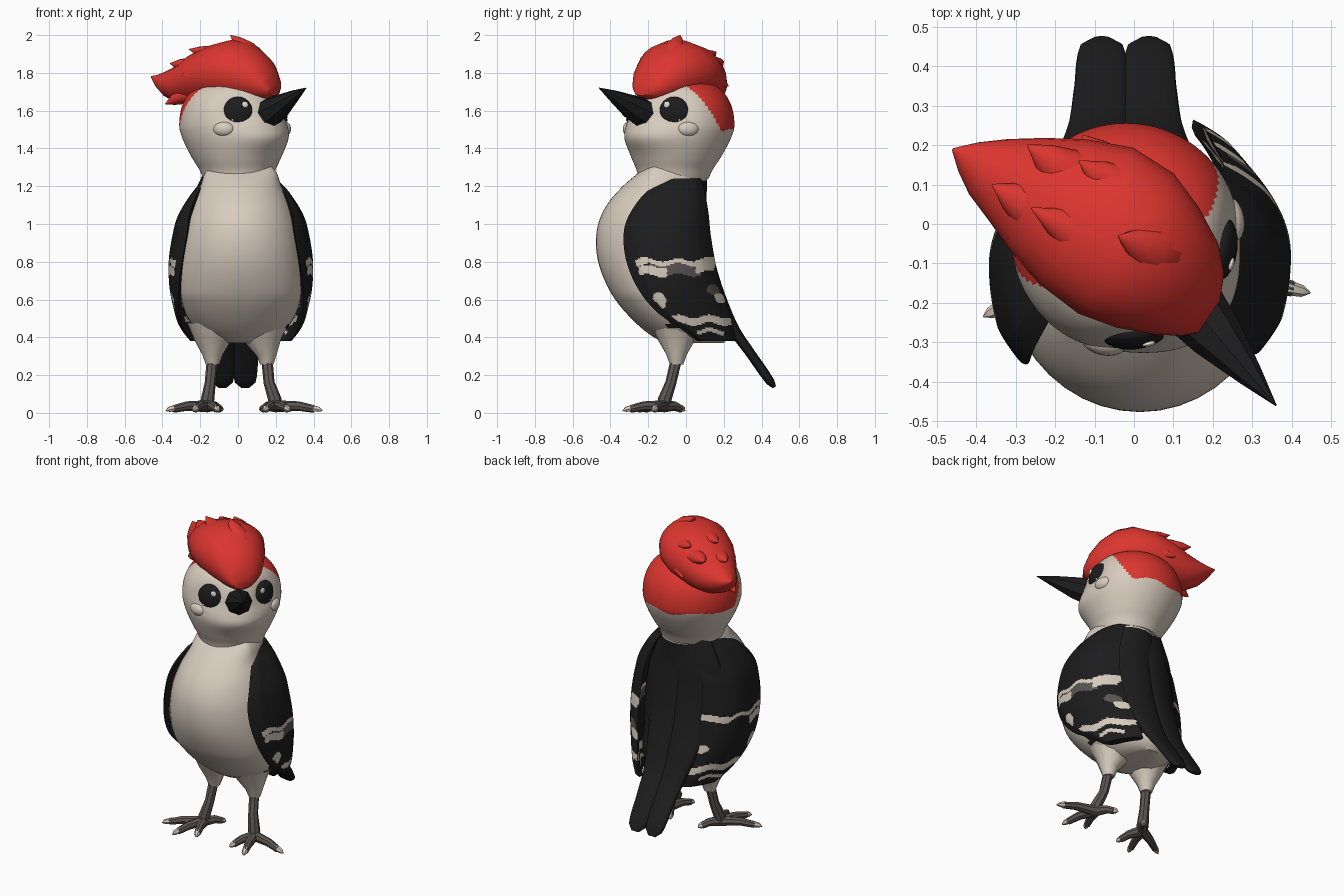
import bpy, bmesh, math
from math import sin, cos, pi, sqrt, radians, exp
from mathutils import Vector as V

if "Cube" in bpy.data.objects:
    bpy.data.objects.remove(bpy.data.objects["Cube"])


def material(name, rgb):
    m = bpy.data.materials.new(name)
    m.diffuse_color = (*rgb, 1)
    m.use_nodes = True
    m.node_tree.nodes["Principled BSDF"].inputs["Base Color"].default_value = m.diffuse_color
    return m


CREAM = material("cream", (0.68, 0.60, 0.51))
BLACK = material("black", (0.012, 0.012, 0.013))
RED = material("red", (0.72, 0.036, 0.028))
GREY = material("grey", (0.10, 0.09, 0.085))
LEG = material("leg_grey", (0.11, 0.095, 0.088))
WHITE = material("white", (0.8, 0.76, 0.7))


def loft(name, rings, mats, rule=None):
    """Skin closed rings of equal length; rule(face centre) picks the material slot."""
    bm = bmesh.new()
    vs = [[bm.verts.new(p) for p in r] for r in rings]
    n = len(vs[0])
    for a, b in zip(vs, vs[1:]):
        for i in range(n):
            j = (i + 1) % n
            bm.faces.new((a[i], a[j], b[j], b[i]))
    bm.faces.new(vs[0])
    bm.faces.new(vs[-1])
    bmesh.ops.recalc_face_normals(bm, faces=bm.faces)
    if rule:
        for f in bm.faces:
            f.material_index = rule(f.calc_center_median())
    me = bpy.data.meshes.new(name)
    bm.to_mesh(me)
    bm.free()
    for m in mats:
        me.materials.append(m)
    ob = bpy.data.objects.new(name, me)
    bpy.context.collection.objects.link(ob)
    return ob


def limb(name, pts, radii, mat, sides=8, flat=1.0):
    """Tapered tube along points; flat squashes it vertically."""
    pts = [V(p) for p in pts]
    rings = []
    for i, p in enumerate(pts):
        t = (pts[min(i + 1, len(pts) - 1)] - pts[max(i - 1, 0)]).normalized()
        a = t.cross(V((0, 0, 1)) if abs(t.z) < 0.9 else V((0, 1, 0))).normalized()
        b = t.cross(a)
        rings.append([p + radii[i] * (a * cos(2 * pi * k / sides) + b * flat * sin(2 * pi * k / sides))
                      for k in range(sides)])
    return loft(name, rings, [mat])


def blob(name, loc, scale, mat, turn=0.0):
    bpy.ops.mesh.primitive_uv_sphere_add(segments=20, ring_count=12, location=loc, rotation=(0, 0, turn))
    ob = bpy.context.object
    ob.name = name
    ob.scale = scale
    ob.data.materials.append(mat)
    return ob


def sample(table, z):
    """Smooth (Hermite) interpolation in a table whose first column falls."""
    def slope(i, c):
        lo, hi = table[max(i - 1, 0)], table[min(i + 1, len(table) - 1)]
        return (hi[c] - lo[c]) / (hi[0] - lo[0])
    for i, (a, b) in enumerate(zip(table, table[1:])):
        if z >= b[0] or i == len(table) - 2:
            h = b[0] - a[0]
            t = min(1, (z - a[0]) / h)
            return [a[c] * (2 * t**3 - 3 * t**2 + 1) + b[c] * (3 * t**2 - 2 * t**3)
                    + h * slope(i, c) * (t**3 - 2 * t**2 + t) + h * slope(i + 1, c) * (t**3 - t**2)
                    for c in range(1, len(a))]


# Body: height, front y, back y, half width
BODY = [(1.33, -.17, .07, .13), (1.28, -.24, .11, .185), (1.2, -.335, .11, .215), (1.1, -.42, .11, .265),
        (1.0, -.465, .115, .30), (.9, -.477, .125, .32), (.8, -.465, .135, .33), (.7, -.43, .155, .33),
        (.6, -.375, .185, .315), (.5, -.29, .22, .28), (.42, -.2, .24, .215), (.37, -.12, .2, .12)]
rings = []
for k in range(49):
    z = 1.33 - .96 * k / 48
    yf, yb, rx = sample(BODY, z)
    yc = -.16 + max(0, .62 - z) * .75
    ring = []
    for i in range(40):
        a = 2 * pi * i / 40
        s = sin(a)
        ring.append(V((.015 + rx * cos(a), yc + s * ((yb - yc) if s > 0 else (yc - yf)), z)))
    rings.append(ring)
loft("body", rings, [CREAM, BLACK], lambda c: int(c.y > -.09 and .45 < c.z < (1.24 if c.x > -.08 else 1.2)))

# Wings: height, front y, back y, half width
WING = [(1.24, -.1, .08, .19), (1.17, -.21, .1, .255), (1.05, -.3, .12, .33), (.95, -.33, .13, .36),
        (.8, -.315, .155, .382), (.65, -.25, .19, .376), (.53, -.15, .23, .35), (.44, -.02, .255, .325),
        (.38, .06, .265, .295)]


def wing_paint(c):
    """0 black, 1 cream, 2 grey bars and spots."""
    left = c.x > 0
    y, z = c.y + (0 if left else .025), c.z + .01 * sin(38 * c.y)
    if y < sample(WING, c.z)[0] + .045:
        return 0
    if -.27 < y < .16 and abs(z - .797) < (.012 if -.2 < y < .05 else .02):
        return 1
    if -.25 < y < -.1 and abs(z - .75) < .024:
        return 1
    if left and .05 < y < .15 and abs(z - .77) < .025:
        return 1
    if left and -.19 < y < .08 and abs(z - .76) < .03:
        return 2
    if ((y + .14) / .035) ** 2 + ((z - .60) / .045) ** 2 < 1:
        return 1
    if ((y - .18) / .03) ** 2 + ((z - .61) / .025) ** 2 < 1:
        return 1
    if left and ((y - .145) / .035) ** 2 + ((z - .645) / .03) ** 2 < 1:
        return 2
    if -.09 < y < .24 and abs(z - .49) < .02:
        return 1
    if .06 < y < .2 and abs(z - .43) < .011:
        return 1
    return 0


for side, label in ((1, "left_wing"), (-1, "right_wing")):
    shift = 0 if side > 0 else -.025
    rings = []
    for k in range(121):
        z = 1.24 - .86 * k / 120
        yf, yb, xm = sample(WING, z)
        outer, inner = [], []
        for i in range(61):
            t = i / 60
            y = yf + (yb - yf) * t
            h = .47 if y < -.08 else yb + .14
            x = xm * sqrt(1 - ((y + .08) / h) ** 2)
            edge = min(1, 8 * t * (1 - t))
            outer.append(V((.015 + side * (x - .02 * (1 - edge)), y + shift, z)))
            if 0 < i < 60 and i % 6 == 0:
                inner.append(V((.015 + side * (x - .02 - .035 * edge), y + shift, z)))
        rings.append(outer + inner[::-1])
    loft(label, rings, [BLACK, CREAM, GREY], wing_paint)

# Back and tail: two flat feathers, wide and curved over the back (height, y, half width, half thickness)
TAIL = [(1.25, .05, .17, .04), (1.1, .082, .235, .035), (.95, .1, .25, .035), (.8, .126, .23, .035),
        (.62, .178, .185, .035), (.44, .256, .145, .03), (.31, .345, .13, .026), (.22, .408, .122, .026),
        (.165, .446, .105, .023), (.145, .461, .08, .018), (.136, .468, .045, .01)]
for side, label in ((1, "left_tail_feather"), (-1, "right_tail_feather")):
    rings = []
    for k in range(41):
        z = 1.25 - 1.114 * k / 40
        y, w, th = sample(TAIL, z)
        cx = side * max(w * .47, .06 if z < .3 else 0)
        bend = 1.3 * min(1, max(0, (z - .35) / .4))
        ring = []
        for i in range(24):
            c, s = cos(2 * pi * i / 24), sin(2 * pi * i / 24)
            s = math.copysign(abs(s) ** .7, s)
            x = cx + w * .53 * c
            ring.append(V((x - .022, y + th * .85 * s - bend * x * x, z + th * .5 * s)))
        rings.append(ring)
    loft(label, rings, [BLACK])

# Head: turned profile with eye sockets, a rounded chin and a red nape
HC = V((-.02, -.035, 0))
FACE = radians(-46)
F = V((cos(FACE), sin(FACE), 0))
L = V((-F.y, F.x, 0))
HEAD = [(1.79, .01), (1.775, .11), (1.75, .165), (1.71, .222), (1.66, .26), (1.6, .283), (1.52, .291),
        (1.46, .28), (1.4, .258), (1.34, .23), (1.29, .203), (1.24, .185)]
rings = []
for k in range(91):
    z = 1.79 - .55 * k / 90
    r0 = sample(HEAD, z)[0]
    c = HC + V((.02, -.03, 0)) * max(0, (1.5 - z) / .25)
    ring = []
    for i in range(120):
        a = -pi + 2 * pi * i / 120
        off = abs((a - FACE + pi) % (2 * pi) - pi)
        d = (off - radians(39)) / .38
        r = r0 - .026 * exp(-d * d - ((z - 1.6) / .09) ** 2)
        r += .035 * exp(-(off / .6) ** 2 - ((z - 1.46) / .075) ** 2)
        ring.append(V((c.x + r * cos(a), c.y + r * sin(a), z)))
    rings.append(ring)


def nape(c):
    u, v = (c - HC).dot(F), (c - HC).dot(L)
    return int(c.z > 1.495 + .01 * sin(25 * c.x) + 1.4 * max(0, u - .3 * v + .12) and u < .14)


loft("head", rings, [CREAM, RED], nape)

# Beak
tip = V((.36, -.46, 1.72))
base = HC + F * .235 + V((0, 0, 1.575))
limb("beak", [base, base.lerp(tip, .3) - V((0, 0, .004)), base.lerp(tip, .7), tip],
     [.085, .069, .033, .002], BLACK, 8)

# Eyes with highlights, and cheek tufts
for side, label in ((1, "left"), (-1, "right")):
    def spot(deg, r, z):
        a = FACE + side * radians(deg)
        return HC + V((r * cos(a), r * sin(a), z)), a
    p, a = spot(39.5, .242, 1.587)
    blob(label + "_eye", p, (.042, .083, .087), BLACK, a)
    p, a = spot(32, .275, 1.632)
    blob(label + "_eye_shine", p, (.007, .017, .018), WHITE, a)
    p, a = spot(46, .279, 1.55)
    blob(label + "_eye_glint", p, (.005, .006, .006), WHITE, a)
    p, a = spot(56, .27, 1.503)
    blob(label + "_cheek", p, (.034, .058, .04), CREAM, a)

# Crest: x, y, z centre, half width, half height, swept back to a point
CREST = [(.19, -.235, 1.71, .05, .03), (.175, -.205, 1.735, .095, .075), (.135, -.165, 1.765, .14, .12),
         (.06, -.11, 1.795, .185, .16), (-.02, -.05, 1.805, .215, .172), (-.12, .02, 1.79, .21, .16),
         (-.22, .075, 1.765, .17, .14), (-.3, .115, 1.74, .125, .105), (-.37, .145, 1.74, .085, .07),
         (-.42, .17, 1.755, .045, .035), (-.46, .19, 1.78, .003, .003)]
rings = [[V((x + .563 * w * cos(2 * pi * i / 24), y + .826 * w * cos(2 * pi * i / 24),
             z + h * sin(2 * pi * i / 24))) for i in range(24)] for x, y, z, w, h in CREST]
loft("crest", rings, [RED])

# Crest tufts: start sunk in the crest, end at a free tip
TUFTS = [((.13, -.10, 1.83), (-.04, -.03, 2.0)), ((.0, -.1, 1.85), (-.26, .04, 1.925)),
         ((.07, .02, 1.82), (-.14, .16, 1.91)), ((-.08, .07, 1.81), (-.27, .2, 1.86)),
         ((-.16, -.02, 1.80), (-.36, .1, 1.85)), ((-.1, -.13, 1.74), (-.3, -.08, 1.79)),
         ((-.2, -.0, 1.70), (-.385, .04, 1.635)), ((.0, .06, 1.78), (-.13, .225, 1.73))]
for i, (s, e) in enumerate(TUFTS):
    s, e = V(s), V(e)
    mid = s.lerp(e, .5) + V((0, 0, .012))
    limb("crest_tuft_%d" % (i + 1), [s, s.lerp(mid, .6), mid, mid.lerp(e, .55), e],
         [.04, .07, .062, .036, .002], RED, 12, .75)

# Legs, feet and claws (toe ends relative to the ankle)
TOES = [(.235, -.09), (.075, -.22), (-.06, -.17), (-.08, .11)]
for side, label in ((1, "left"), (-1, "right")):
    off = .035 if side > 0 else 0
    hx, fx = .135 + off * .5, .162 + off
    limb(label + "_thigh", [(side * .13, -.05, .47), (side * .135, -.05, .38), (side * hx, -.05, .31),
                            (side * hx, -.05, .255)], [.14, .095, .055, .035], CREAM, 12)
    ankle = V((side * fx, -.115, .035))
    limb(label + "_shin", [(side * hx, -.05, .29), (side * (hx + .012), -.08, .16), ankle + V((0, 0, .03)), ankle],
         [.03, .029, .036, .03], LEG)
    for i, (dx, dy) in enumerate(TOES):
        if i == 0:
            dx, dy = dx + .015 * side, dy + .03 * side
        end = ankle + V((side * dx, dy, -.018))
        knuckle = ankle.lerp(end, .5) + V((0, 0, .01))
        limb("%s_toe_%d" % (label, i + 1), [ankle, knuckle, ankle.lerp(end, .82)], [.032, .025, .02], LEG)
        limb("%s_claw_%d" % (label, i + 1), [ankle.lerp(end, .76) + V((0, 0, .004)), ankle.lerp(end, .92),
             end + V((0, 0, -.006))], [.02, .015, .002], CREAM, 6)

# Smooth shading with sharp creases kept
bpy.ops.object.select_all(action='SELECT')
bpy.context.view_layer.objects.active = bpy.data.objects["body"]
bpy.ops.object.shade_smooth_by_angle(angle=radians(40))
